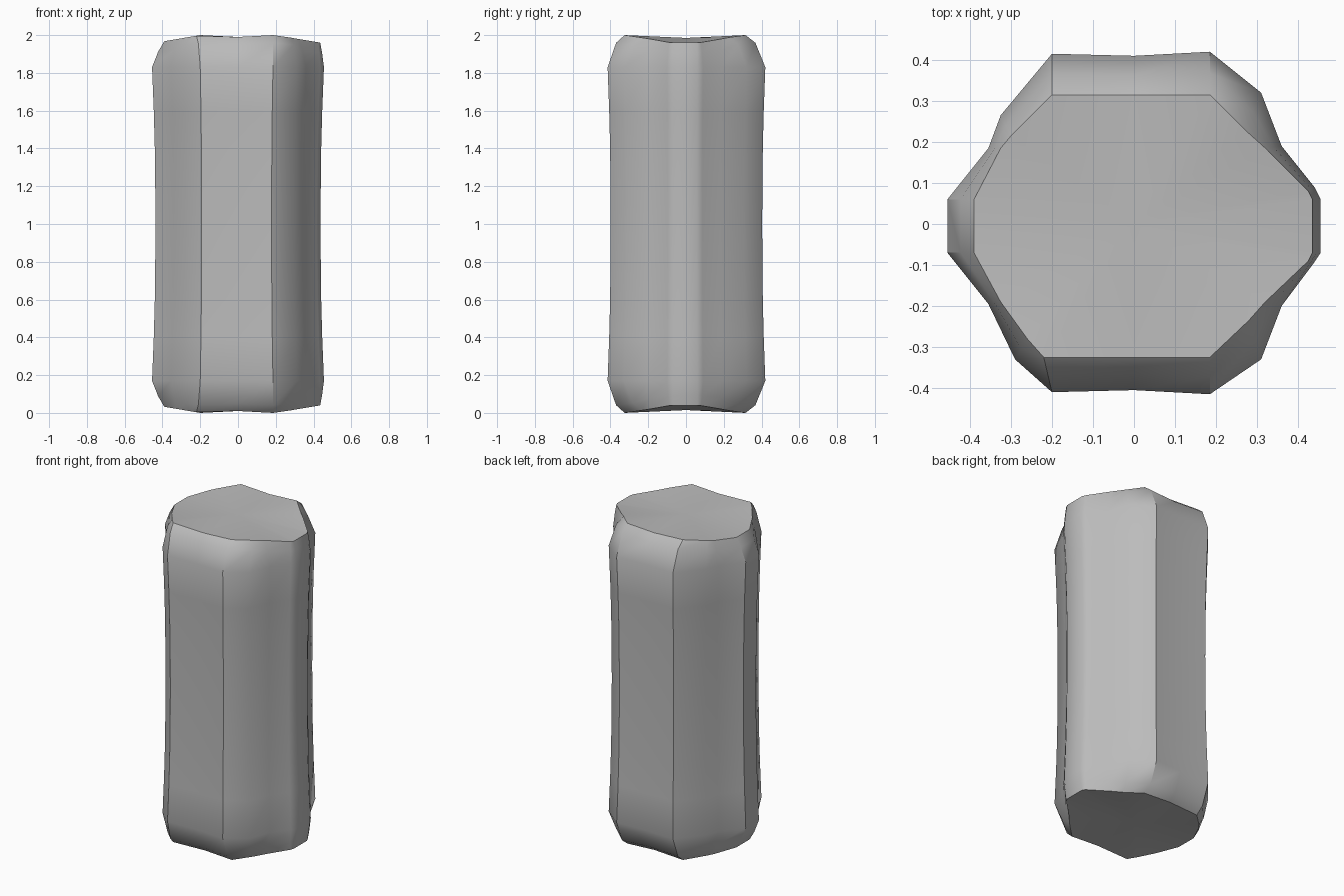
import bpy, bmesh, math
from mathutils import Vector

cube = bpy.data.objects.get("Cube")
if cube:
    bpy.data.objects.remove(cube, do_unlink=True)

# Widest cross-section of the column, and the matching rim of the end caps
OUTER = [(-.455, .06), (-.355, .185), (-.325, .265), (-.2, .415), (0, .41),
         (.185, .42), (.31, .32), (.36, .19), (.44, .09), (.455, .06),
         (.455, -.07), (.435, -.1), (.36, -.2), (.31, -.33), (.185, -.415),
         (0, -.405), (-.2, -.41), (-.29, -.33), (-.355, -.195), (-.455, -.07)]
RIM = [(-.39, .06), (-.325, .185), (-.3, .215), (-.2, .315), (0, .315),
       (.185, .315), (.27, .23), (.32, .185), (.425, .08), (.435, .06),
       (.435, -.07), (.425, -.09), (.32, -.19), (.28, -.235), (.185, -.325),
       (0, -.325), (-.22, -.325), (-.26, -.28), (-.325, -.19), (-.39, -.07)]
SHOULDER = 1.83


def rim_height(x):
    """Rim peaks at the four broad corners and drops to the narrow ends."""
    if abs(x) < .1:
        return 1.99
    return 2 - .17 * max(0, abs(x) - .2)


def half_rings():
    """Rings from the top rim down to just above the waist."""
    rim = [Vector((x, y, rim_height(x))) for x, y in RIM]
    bevel = []
    for (x, y), r in zip(OUTER, rim):
        p = r.lerp(Vector((x, y, SHOULDER)), .5)
        p.z = SHOULDER + (r.z - SHOULDER) * (.76 if abs(y) > .25 else .6)
        bevel.append(p)
    rings = [rim, bevel]
    for z, s in ((SHOULDER, 1), (1.6, .98), (1.4, .968), (1.2, .963)):
        rings.append([Vector((x * s, y * s, z)) for x, y in OUTER])
    return rings


def flip(p):
    return Vector((p.x, p.y, 2 - p.z))


bm = bmesh.new()
top = half_rings()
waist = [Vector((x * .96, y * .96, 1)) for x, y in OUTER]
bottom = [[flip(p) for p in ring] for ring in reversed(top)]
rings = [[bm.verts.new(p) for p in ring] for ring in top + [waist] + bottom]

# Column sides
count = len(OUTER)
for a, b in zip(rings, rings[1:]):
    for i in range(count):
        j = (i + 1) % count
        bm.faces.new((a[i], a[j], b[j], b[i]))

# Slightly saddle-shaped end caps
for ring, z in ((rings[0], 1.985), (rings[-1], .015)):
    centre = bm.verts.new((0, 0, z))
    for i in range(count):
        bm.faces.new((ring[i], ring[(i + 1) % count], centre))
bmesh.ops.recalc_face_normals(bm, faces=bm.faces)

mesh = bpy.data.meshes.new("stone_column")
bm.to_mesh(mesh)
bm.free()
column = bpy.data.objects.new("stone_column", mesh)
bpy.context.collection.objects.link(column)

# Plain grey
grey = bpy.data.materials.new("stone_grey")
grey.use_nodes = True
colour = (.5, .5, .5, 1)
grey.diffuse_color = colour
grey.node_tree.nodes["Principled BSDF"].inputs["Base Color"].default_value = colour
mesh.materials.append(grey)

bpy.context.view_layer.objects.active = column
column.select_set(True)
bpy.ops.object.shade_smooth_by_angle(angle=math.radians(35))
